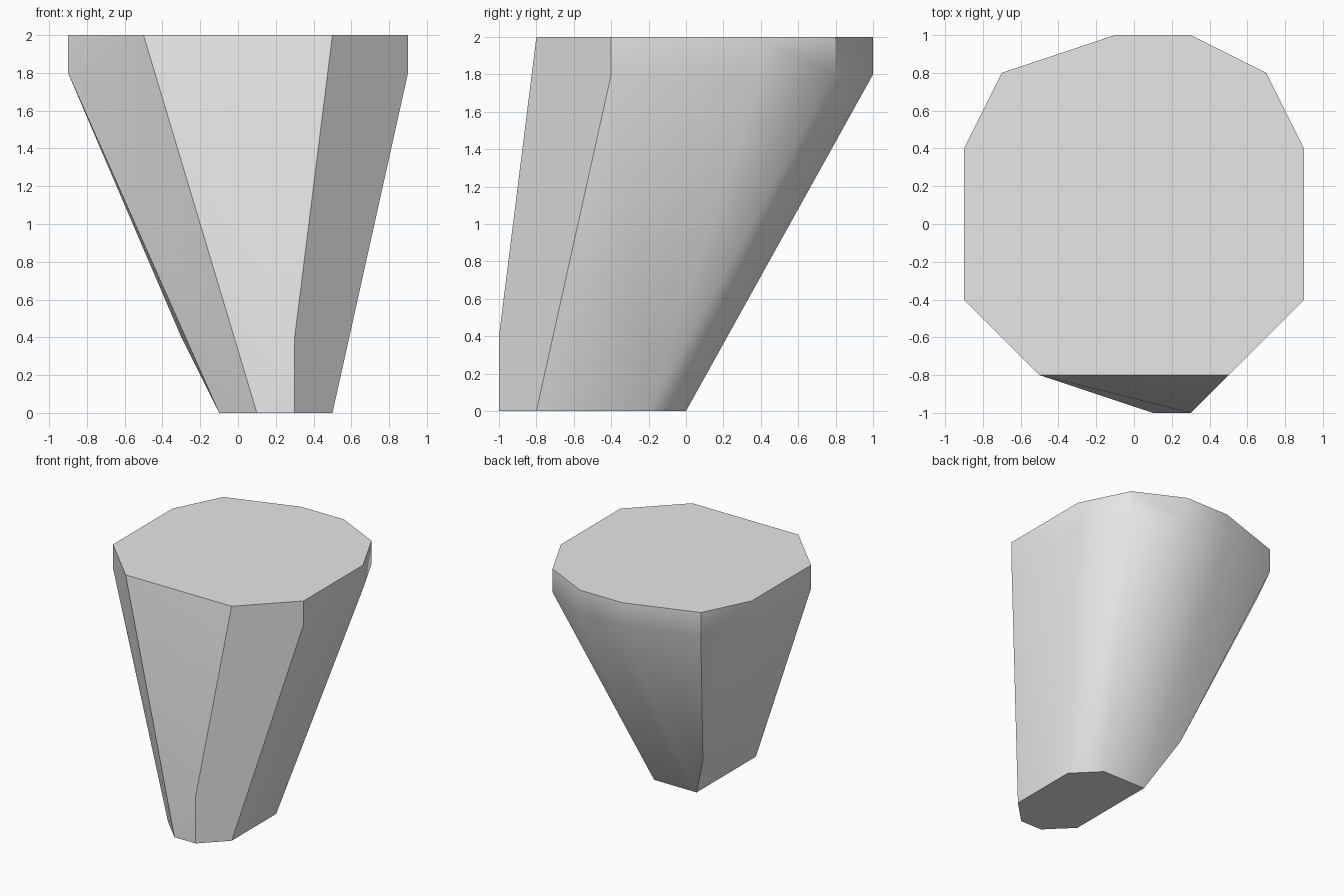
import bpy
import bmesh

cube = bpy.data.objects.get("Cube")
if cube:
    bpy.data.objects.remove(cube, do_unlink=True)


def make_material(name, colour):
    mat = bpy.data.materials.new(name)
    mat.use_nodes = True
    mat.diffuse_color = colour
    mat.node_tree.nodes["Principled BSDF"].inputs["Base Color"].default_value = colour
    return mat


def make_hull(name, points, mat):
    """Wrap a convex solid around the given corner points."""
    bm = bmesh.new()
    for point in points:
        bm.verts.new(point)
    result = bmesh.ops.convex_hull(bm, input=bm.verts[:])
    loose = {g for g in result["geom_interior"] + result["geom_unused"]
             if isinstance(g, bmesh.types.BMVert)}
    bmesh.ops.delete(bm, geom=list(loose), context="VERTS")
    # Merge coplanar triangles into clean flat panels
    bmesh.ops.dissolve_limit(bm, angle_limit=0.002, verts=bm.verts[:], edges=bm.edges[:])
    bmesh.ops.recalc_face_normals(bm, faces=bm.faces[:])
    mesh = bpy.data.meshes.new(name)
    bm.to_mesh(mesh)
    bm.free()
    mesh.materials.append(mat)
    obj = bpy.data.objects.new(name, mesh)
    bpy.context.collection.objects.link(obj)
    return obj


# Horizontal outlines of the leaning block
front_lip = [(-0.5, -0.8), (0.5, -0.8)]
rim = [(0.9, -0.4), (0.9, 0.4), (0.7, 0.8), (0.3, 1), (-0.1, 1),
       (-0.7, 0.8), (-0.9, 0.4), (-0.9, -0.4)]
foot = [(0.1, -1), (0.3, -1), (0.5, -0.8), (0.5, -0.2),
        (0.3, 0), (-0.1, 0), (-0.1, -0.8)]

# Flat top, short upright rim, two low shoulder corners, small foot
points = [(x, y, 2) for x, y in front_lip + rim]
points += [(x, y, 1.8) for x, y in rim]
points += [(0.3, -1, 0.4), (-0.3, 0.2, 0.4)]
points += [(x, y, 0) for x, y in foot]

block = make_hull("leaning_block", points, make_material("light_grey", (0.8, 0.8, 0.8, 1)))

# Smooth the gentle bends, keep the hard edges
bpy.ops.object.select_all(action="DESELECT")
block.select_set(True)
bpy.context.view_layer.objects.active = block
bpy.ops.object.shade_smooth_by_angle(angle=0.5236)
